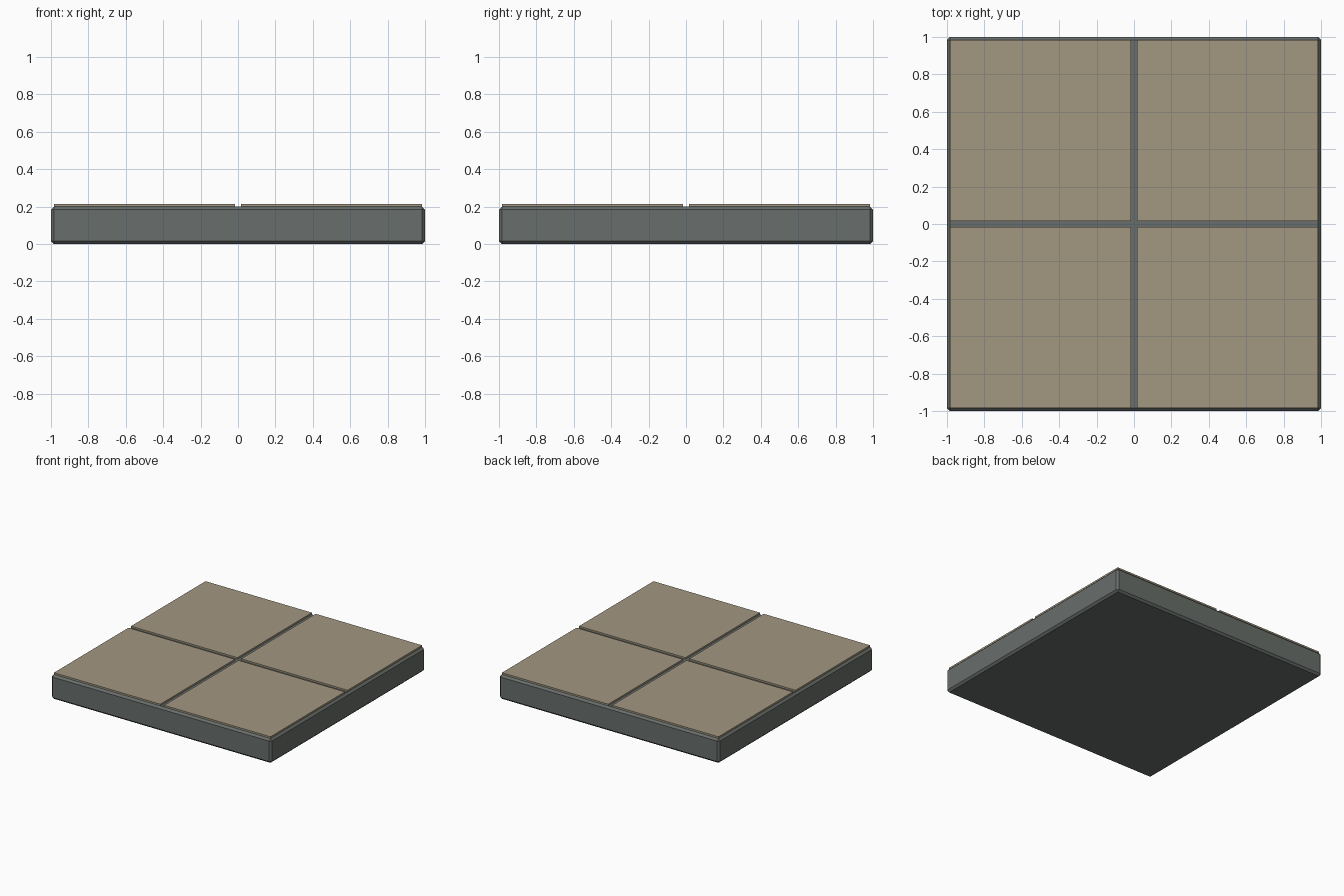
import bpy

if "Cube" in bpy.data.objects:
    bpy.data.objects.remove(bpy.data.objects["Cube"])


def material(name, rgb):
    m = bpy.data.materials.new(name)
    m.diffuse_color = (*rgb, 1)
    m.use_nodes = True
    m.node_tree.nodes["Principled BSDF"].inputs["Base Color"].default_value = m.diffuse_color
    return m


def box(name, lo, hi, mat):
    centre = [(a + b) / 2 for a, b in zip(lo, hi)]
    bpy.ops.mesh.primitive_cube_add(size=1, location=centre)
    ob = bpy.context.object
    ob.name = name
    ob.scale = [b - a for a, b in zip(lo, hi)]
    bpy.ops.object.transform_apply(location=False, rotation=False, scale=True)
    ob.data.materials.append(mat)
    return ob


stone = material("grey_stone", (0.14, 0.155, 0.145))
tan = material("tan_tile", (0.36, 0.31, 0.22))

# Chamfered slab
slab = box("base_slab", (-1, -1, 0), (1, 1, 0.2), stone)
bevel = slab.modifiers.new("chamfer", "BEVEL")
bevel.width = 0.016
bevel.segments = 1

# Four thin tiles, separated by cross-shaped grooves
INNER, OUTER = 0.017, 0.984
for row, (y0, y1) in (("front", (-OUTER, -INNER)), ("back", (INNER, OUTER))):
    for side, (x0, x1) in (("left", (-OUTER, -INNER)), ("right", (INNER, OUTER))):
        box(f"tile_{row}_{side}", (x0, y0, 0.198), (x1, y1, 0.214), tan)
